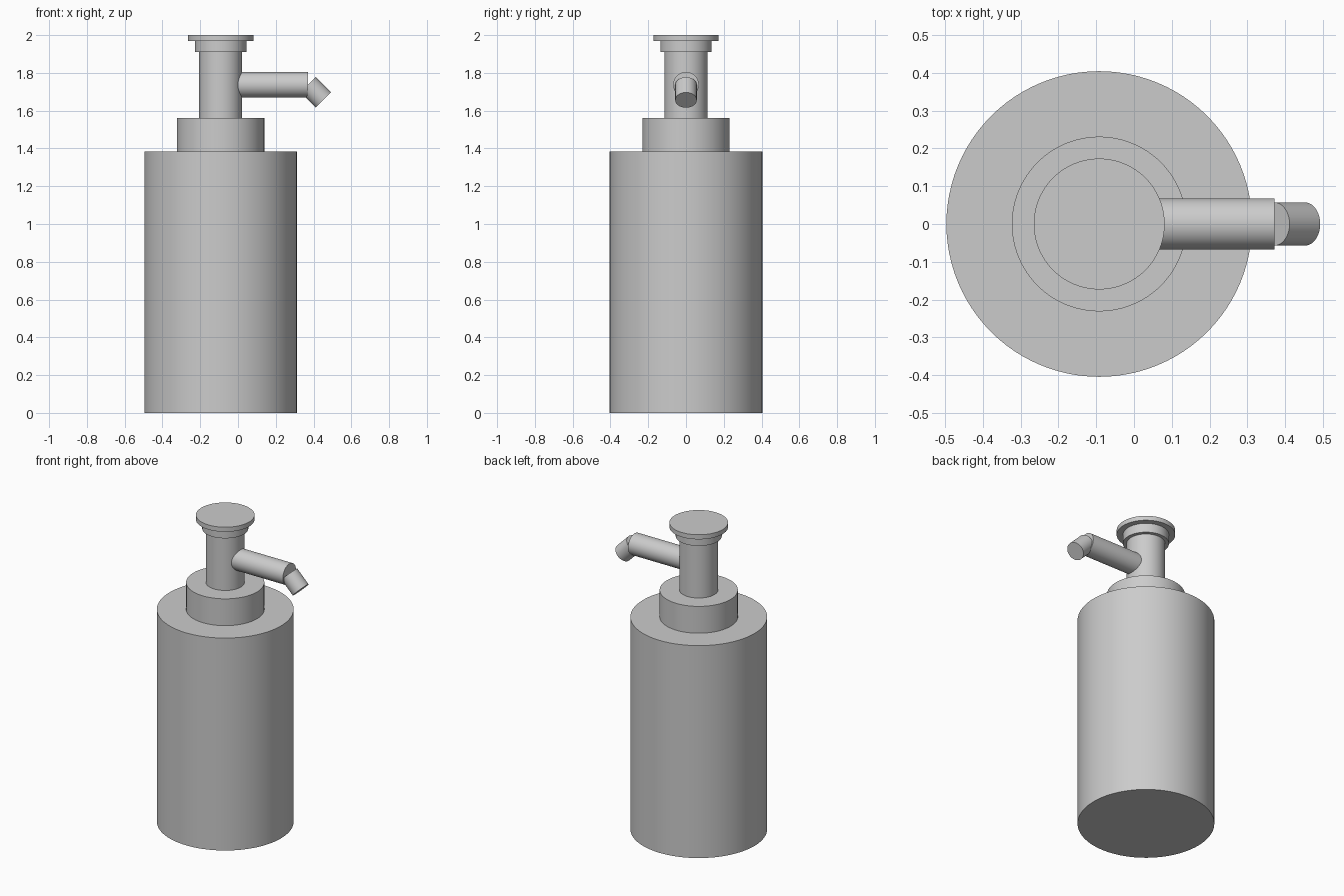
import bpy
import math
from mathutils import Vector

cube = bpy.data.objects.get("Cube")
if cube:
    bpy.data.objects.remove(cube, do_unlink=True)

# Single plain grey
grey = bpy.data.materials.new("plain grey")
grey.use_nodes = True
colour = (0.6, 0.6, 0.6, 1)
grey.diffuse_color = colour
grey.node_tree.nodes["Principled BSDF"].inputs["Base Color"].default_value = colour


def rod(name, start, end, radius, sides=96):
    """Capped cylinder between two points, smooth sides and sharp rims."""
    start, end = Vector(start), Vector(end)
    axis = end - start
    bpy.ops.mesh.primitive_cylinder_add(
        vertices=sides, radius=radius, depth=axis.length,
        location=(start + end) / 2,
        rotation=axis.to_track_quat("Z", "Y").to_euler())
    obj = bpy.context.object
    obj.name = name
    obj.data.materials.append(grey)
    bpy.ops.object.shade_smooth_by_angle(angle=math.radians(30))
    return obj


AXIS_X = -0.092

# Upright parts: name, bottom, top, radius
for name, bottom, top, radius in (
        ("bottle_body", 0, 1.385, 0.404),
        ("collar", 1.385, 1.56, 0.231),
        ("pump_stem", 1.56, 1.91, 0.114),
        ("head_ring", 1.91, 1.97, 0.136),
        ("head_disc", 1.97, 2.0, 0.173)):
    rod(name, (AXIS_X, 0, bottom), (AXIS_X, 0, top), radius)

# Spout and its downturned tip
SPOUT_END = Vector((0.371, 0, 1.737))
rod("spout", (AXIS_X, 0, SPOUT_END.z), SPOUT_END, 0.068, 64)
rod("spout_tip", SPOUT_END, SPOUT_END + Vector((0.081, 0, -0.081)), 0.057, 64)
